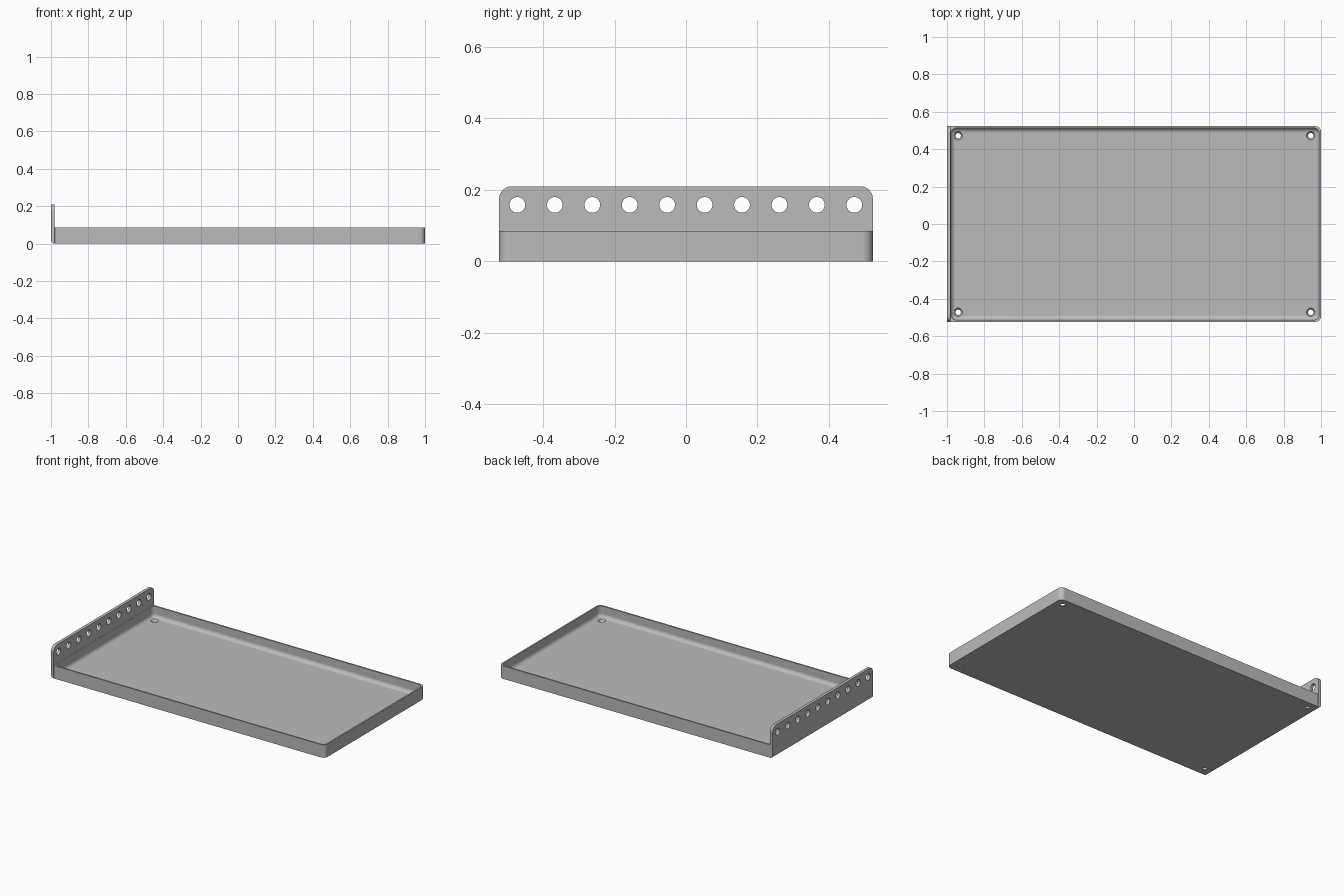
import bpy, bmesh, math

if "Cube" in bpy.data.objects:
    bpy.data.objects.remove(bpy.data.objects["Cube"])

grey = bpy.data.materials.new("plain grey metal")
grey.use_nodes = True
COLOUR = (0.5, 0.5, 0.5, 1)
grey.diffuse_color = COLOUR
grey.node_tree.nodes["Principled BSDF"].inputs["Base Color"].default_value = COLOUR

HALF_Y = 0.523      # half depth of the tray
WALL = 0.01         # wall thickness
RIM = 0.085         # tray height
FLOOR = 0.012       # floor thickness
FILLET = 0.025      # inner floor fillet
FLANGE = 0.02       # flange thickness
FLANGE_X = FLANGE - 1


def make_object(name, bm):
    bmesh.ops.recalc_face_normals(bm, faces=bm.faces[:])
    mesh = bpy.data.meshes.new(name)
    bm.to_mesh(mesh)
    bm.free()
    mesh.materials.append(grey)
    obj = bpy.data.objects.new(name, mesh)
    bpy.context.collection.objects.link(obj)
    return obj


def rounded_rect(x0, x1, y, r_left, r_right, steps=8):
    """Counter-clockwise outline with separate left and right corner radii."""
    pts = []
    for i, (cx, sy, r) in enumerate(((x1, 1, r_right), (x0, 1, r_left),
                                     (x0, -1, r_left), (x1, -1, r_right))):
        ox = cx - r if cx == x1 else cx + r
        for k in range(steps + 1):
            a = math.pi / 2 * (i + k / steps)
            pts.append((ox + r * math.cos(a), sy * (y - r) + r * math.sin(a)))
    return pts


def cut_holes(obj, spots, r_start, r_end, depth, along_x=False):
    """Drill round, optionally tapered holes through an object."""
    bm = bmesh.new()
    for spot in spots:
        made = bmesh.ops.create_cone(bm, cap_ends=True, segments=32,
                                     radius1=r_start, radius2=r_end, depth=depth)
        for v in made["verts"]:
            if along_x:
                v.co.x, v.co.z = v.co.z, -v.co.x
            v.co.x += spot[0]
            v.co.y += spot[1]
            v.co.z += spot[2]
    cutter = make_object(obj.name + "_hole_cutter", bm)
    cutter.hide_render = True
    mod = obj.modifiers.new("holes", "BOOLEAN")
    mod.operation = "DIFFERENCE"
    mod.solver = "EXACT"
    mod.object = cutter
    graph = bpy.context.evaluated_depsgraph_get()
    cut = bpy.data.meshes.new_from_object(obj.evaluated_get(graph))
    obj.modifiers.clear()
    obj.data = cut
    bpy.data.objects.remove(cutter)


def finish(obj):
    bpy.ops.object.select_all(action="DESELECT")
    obj.select_set(True)
    bpy.context.view_layer.objects.active = obj
    bpy.ops.object.shade_smooth_by_angle(angle=math.radians(30))
    mod = obj.modifiers.new("even shading", "WEIGHTED_NORMAL")
    mod.keep_sharp = True


# Tray: outer wall, rim, inner wall and filleted floor as stacked outlines
bm = bmesh.new()
outer = rounded_rect(FLANGE_X, 1, HALF_Y, 0.004, 0.03)
levels = [(outer, 0), (outer, RIM)]
inner_x = FLANGE_X + 0.001
levels.append((rounded_rect(inner_x, 1 - WALL, HALF_Y - WALL, 0.03, 0.03), RIM))
for k in range(9):
    a = math.pi / 2 * k / 8
    d = FILLET * (1 - math.cos(a))
    outline = rounded_rect(inner_x + d, 1 - WALL - d, HALF_Y - WALL - d, 0.03 - d, 0.03 - d)
    levels.append((outline, FLOOR + FILLET * (1 - math.sin(a))))
rings = [[bm.verts.new((x, y, z)) for x, y in pts] for pts, z in levels]
for low, high in zip(rings, rings[1:]):
    for i in range(len(low)):
        j = (i + 1) % len(low)
        bm.faces.new((low[i], low[j], high[j], high[i]))
bm.faces.new(rings[0][::-1])
bm.faces.new(rings[-1])
tray = make_object("tray", bm)

# Countersunk fixing holes in the floor corners
corners = [(x, y, FLOOR / 2) for x in (-0.94, 0.945) for y in (-0.472, 0.472)]
cut_holes(tray, corners, 0.013, 0.024, FLOOR + 0.004)
finish(tray)

# Upright flange: rounded top corners and a rounded lower bend
bm = bmesh.new()
TOP, ROUND = 0.21, 0.035
profile = [(-HALF_Y, 0), (HALF_Y, 0)]
for side in (1, -1):
    for k in range(9):
        a = math.pi / 2 * (k / 8 if side == 1 else 1 + k / 8)
        profile.append((side * (HALF_Y - ROUND) + ROUND * math.cos(a),
                        TOP - ROUND + ROUND * math.sin(a)))
face = bm.faces.new([bm.verts.new((-1, y, z)) for y, z in profile])
swept = bmesh.ops.extrude_face_region(bm, geom=[face])["geom"]
for v in swept:
    if isinstance(v, bmesh.types.BMVert):
        v.co.x += FLANGE
bend = [e for e in bm.edges if all(v.co.z < 0.001 and v.co.x < -0.999 for v in e.verts)]
bmesh.ops.bevel(bm, geom=bend, offset=FLANGE * 0.95, segments=6, profile=0.5, affect="EDGES")
flange = make_object("hole_flange", bm)

# Row of ten holes along the flange
row = [(-0.99, -0.472 + i * 0.1048, 0.158) for i in range(10)]
cut_holes(flange, row, 0.022, 0.022, 0.06, along_x=True)
finish(flange)
